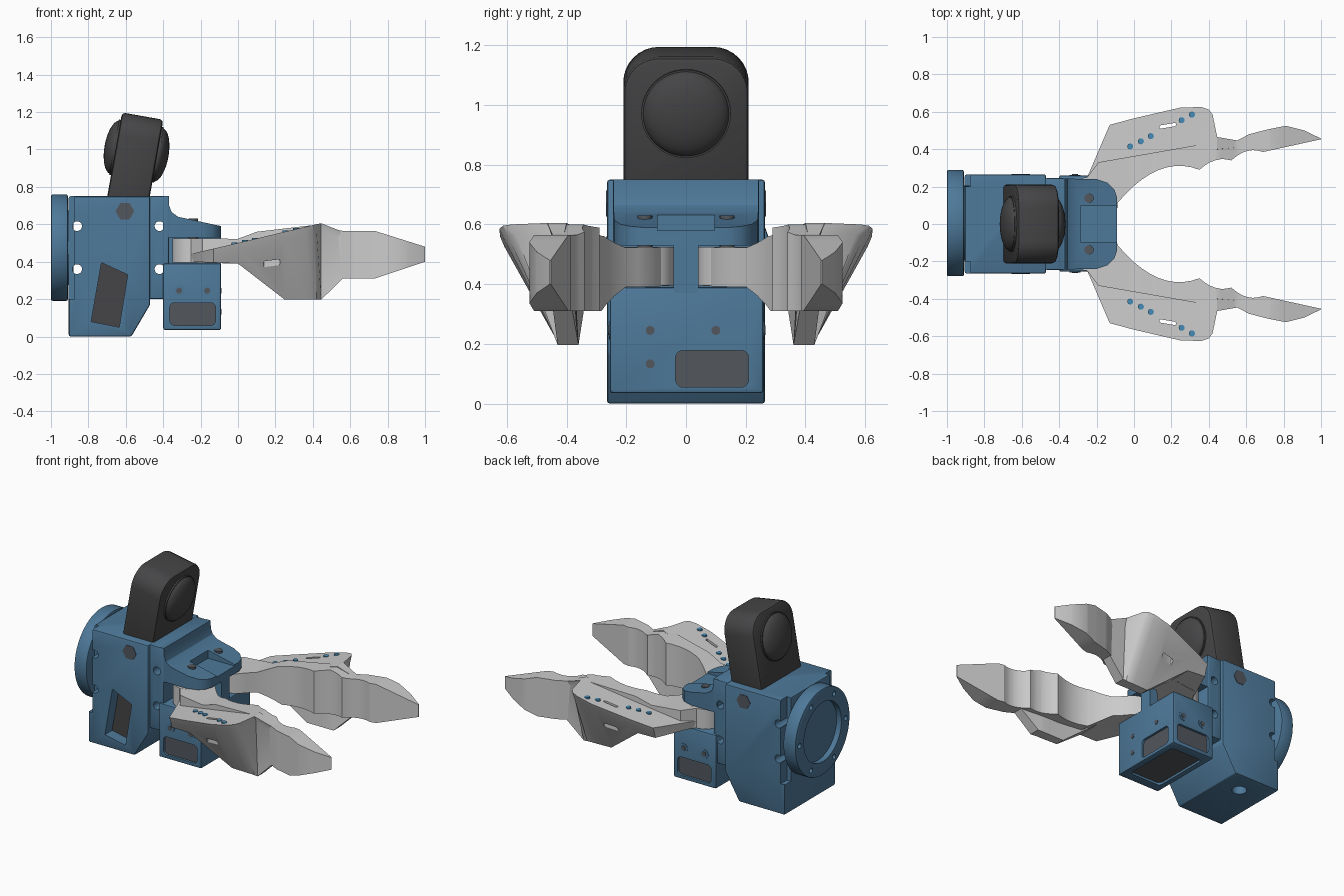
import bpy, bmesh, math
from mathutils import Matrix, Vector

if "Cube" in bpy.data.objects:
    bpy.data.objects.remove(bpy.data.objects["Cube"])

def material(name, rgb):
    m = bpy.data.materials.new(name)
    m.diffuse_color = (*rgb, 1)
    m.use_nodes = True
    m.node_tree.nodes["Principled BSDF"].inputs["Base Color"].default_value = m.diffuse_color
    return m

BLUE = material("blue", (0.075, 0.19, 0.32))
DARK = material("dark", (0.06, 0.06, 0.063))
SLATE = material("slate", (0.085, 0.095, 0.11))
DOT = material("dot_blue", (0.06, 0.26, 0.47))

def finish(name, bm, mat=None, bevel=0, mirror=False):
    bmesh.ops.recalc_face_normals(bm, faces=bm.faces[:])
    me = bpy.data.meshes.new(name)
    bm.to_mesh(me)
    bm.free()
    ob = bpy.data.objects.new(name, me)
    bpy.context.collection.objects.link(ob)
    if mat:
        me.materials.append(mat)
    if bevel:
        b = ob.modifiers.new("bevel", 'BEVEL')
        b.width, b.segments, b.limit_method = bevel, 2, 'ANGLE'
        apply(ob, b)
    if mirror:
        ob.modifiers.new("mirror", 'MIRROR').use_axis = (False, True, False)
    return ob

def apply(ob, mod):
    with bpy.context.temp_override(object=ob, active_object=ob):
        bpy.ops.object.modifier_apply(modifier=mod.name)

def loft(name, rings, **kw):
    bm = bmesh.new()
    vs = [[bm.verts.new(p) for p in r] for r in rings]
    n = len(rings[0])
    for a, b in zip(vs, vs[1:]):
        for i in range(n):
            bm.faces.new((a[i], a[(i + 1) % n], b[(i + 1) % n], b[i]))
    bm.faces.new(vs[0])
    bm.faces.new(vs[-1])
    return finish(name, bm, **kw)

def prism(name, pts, axis, lo, hi, **kw):
    """Extrude a 2D outline along an axis: X uses (y,z), Y uses (x,z), Z uses (x,y)."""
    place = {'X': lambda p, d: (d, *p), 'Y': lambda p, d: (p[0], d, p[1]), 'Z': lambda p, d: (*p, d)}[axis]
    return loft(name, [[place(p, d) for p in pts] for d in (lo, hi)], **kw)

def circle(u, v, r, n=32):
    return [(u + r * math.cos(2 * math.pi * i / n), v + r * math.sin(2 * math.pi * i / n)) for i in range(n)]

def rrect(u0, u1, v0, v1, r, n=5):
    out = []
    for k, (cu, cv) in enumerate([(u1 - r, v1 - r), (u0 + r, v1 - r), (u0 + r, v0 + r), (u1 - r, v0 + r)]):
        for i in range(n + 1):
            a = math.pi / 2 * (k + i / n)
            out.append((cu + r * math.cos(a), cv + r * math.sin(a)))
    return out

def cut(ob, pts, axis, lo, hi, op='DIFFERENCE'):
    c = prism("cutter", pts, axis, lo, hi)
    m = ob.modifiers.new("cut", 'BOOLEAN')
    m.operation, m.object, m.solver = op, c, 'EXACT'
    apply(ob, m)
    bpy.data.objects.remove(c)

def rect(u0, u1, v0, v1):
    return [(u0, v0), (u1, v0), (u1, v1), (u0, v1)]

def lerp(keys, x):
    if x <= keys[0][0]:
        return keys[0][1]
    for (a, p), (b, q) in zip(keys, keys[1:]):
        if x <= b:
            return p + (q - p) * (x - a) / (b - a)
    return keys[-1][1]

# round mounting flange on the back
flange = prism("mounting_flange", circle(0.005, 0.475, 0.284, 64), 'X', -1.0, -0.91, mat=BLUE, bevel=0.008)
cut(flange, circle(0.005, 0.475, 0.195, 64), 'X', -1.1, -0.965)
for y, z in circle(0.005, 0.475, 0.24, 6):
    cut(flange, circle(y, z, 0.016, 16), 'X', -1.1, -0.95)
prism("flange_neck", circle(0.005, 0.475, 0.2, 48), 'X', -0.93, -0.88, mat=BLUE)

# main housing with side pocket, screw holes and bottom hole
body = prism("main_housing", [(-0.905, 0.0), (-0.57, 0.0), (-0.47, 0.17), (-0.47, 0.75), (-0.905, 0.75)],
             'Y', -0.265, 0.265, mat=BLUE, bevel=0.01)
window = [(-0.73, 0.395), (-0.59, 0.33), (-0.635, 0.05), (-0.785, 0.08)]
cut(body, window, 'Y', -0.4, -0.14)
for z in (0.36, 0.59):
    cut(body, circle(-0.86, z, 0.026, 20), 'Y', -0.4, 0.4)
cut(body, circle(-0.72, 0.12, 0.045), 'Z', -0.1, 0.1)
for s in (1, -1):
    cut(body, rect(-0.95, -0.875, s * 0.2, s * 0.27), 'Z', 0.2, 0.9)
prism("pocket_liner", window, 'Y', -0.19, -0.135, mat=DARK)
prism("hex_nut", circle(-0.605, 0.67, 0.05, 6), 'Y', -0.268, 0.268, mat=SLATE)

# upright bracket in front of the housing
bracket = prism("front_bracket", rect(-0.475, -0.37, 0.2, 0.75), 'Y', -0.245, 0.245, mat=BLUE, bevel=0.008)
for z in (0.36, 0.59):
    cut(bracket, circle(-0.42, z, 0.026, 20), 'Y', -0.4, 0.4)

# sloped shelf holding the finger pivots
shelf = prism("pivot_shelf", [(-0.40, 0.75), (-0.37, 0.75), (-0.368, 0.70), (-0.355, 0.665), (-0.32, 0.64),
                              (-0.09, 0.59), (-0.09, 0.53), (-0.40, 0.53)], 'Y', -0.3, 0.3, mat=BLUE)
half = [(-0.5, 0.245), (-0.2, 0.24), (-0.14, 0.22), (-0.105, 0.185), (-0.09, 0.14)]
cut(shelf, half + [(x, -y) for x, y in reversed(half)], 'Z', 0.4, 0.9, 'INTERSECT')
cut(shelf, rect(-0.285, -0.05, -0.095, 0.095), 'Z', 0.58, 0.9)
prism("centre_column", rect(-0.37, -0.09, -0.042, 0.042), 'Z', 0.37, 0.55, mat=BLUE)
prism("pivot_screws", circle(-0.24, 0.138, 0.025, 20), 'Z', 0.4, 0.63, mat=SLATE, mirror=True)

# lower motor case with rounded windows around a dark motor
case = prism("motor_case", rect(-0.40, -0.09, 0.035, 0.39), 'Y', -0.255, 0.26, mat=BLUE, bevel=0.01)
for lo, hi in ((-0.4, -0.225), (0.23, 0.4)):
    cut(case, rrect(-0.365, -0.12, 0.06, 0.18, 0.025), 'Y', lo, hi)
cut(case, rrect(-0.035, 0.21, 0.055, 0.178, 0.025), 'X', -0.12, 0.1)
cut(case, rrect(-0.36, -0.13, -0.19, 0.2, 0.025), 'Z', -0.1, 0.06)
prism("motor", rect(-0.375, -0.105, 0.05, 0.19), 'Y', -0.24, 0.245, mat=SLATE)
for x in (-0.315, -0.165):
    prism("case_side_washer", circle(x, 0.245, 0.03, 20), 'Y', -0.258, 0.263, mat=BLUE)
    prism("case_side_screw", circle(x, 0.245, 0.016, 16), 'Y', -0.261, 0.266, mat=SLATE)
for y, z in ((-0.12, 0.245), (0.1, 0.245), (-0.12, 0.133)):
    prism("case_front_screw", circle(y, z, 0.015, 16), 'X', -0.12, -0.087, mat=SLATE)

# tilted camera with a domed lens on both faces
tilt = Matrix.Translation((-0.585, 0, 0.75)) @ Matrix.Rotation(math.radians(10), 4, 'Y')
outline = [(0.21, -0.06)] + rrect(-0.21, 0.21, -0.2, 0.435, 0.12, 8)[:18] + [(-0.21, -0.06)]
camera = prism("camera_body", outline, 'X', -0.112, 0.112, mat=DARK, bevel=0.018)
camera.data.transform(tilt)
for s in (1, -1):
    rim = prism("lens_rim", circle(0, 0.245, 0.15, 48), 'X', s * 0.1, s * 0.122, mat=DARK)
    rim.data.transform(tilt)
    bm = bmesh.new()
    bmesh.ops.create_uvsphere(bm, u_segments=40, v_segments=20, radius=1,
                              matrix=tilt @ Matrix.Translation((s * 0.115, 0, 0.245)) @ Matrix.Diagonal((0.058, 0.145, 0.145, 1)))
    finish("lens_dome", bm, mat=DARK)

# finger blades: scalloped inner edge, tapered tip
scallops = [(-0.09, 0.11, 0.35, 0.29, 0.088, 10), (0.35, 0.29, 0.52, 0.34, 0.026, 6),
            (0.52, 0.34, 0.69, 0.385, 0.028, 6), (0.69, 0.385, 1.0, 0.453, 0.0, 3)]
inner = [(-0.25, 0.05)]
for x0, y0, x1, y1, sag, n in scallops:
    for i in range(n):
        t = i / n
        inner.append((x0 + (x1 - x0) * t, y0 + (y1 - y0) * t + 4 * sag * t * (1 - t)))
inner.append((1.0, 0.453))
outer = [(-0.25, 0.25), (-0.19, 0.33), (0.385, 0.43), (0.48, 0.43), (0.54, 0.44), (0.615, 0.48),
         (0.72, 0.507), (0.81, 0.525), (0.91, 0.50), (1.0, 0.457)]
top = [(-0.25, 0.525), (0.0, 0.522), (0.1, 0.56), (0.44, 0.6), (0.55, 0.565), (0.73, 0.565), (1.0, 0.48)]
bottom = [(-0.25, 0.395), (0.0, 0.39), (0.12, 0.31), (0.73, 0.31), (1.0, 0.40)]
xs = []
for x in sorted(k[0] for keys in (inner, outer, top, bottom) for k in keys):
    if not xs or x - xs[-1] > 0.004:
        xs.append(x)
rings = []
for x in xs:
    yi, yo, zt, zb = (lerp(k, x) for k in (inner, outer, top, bottom))
    rings.append([(x, yi, zb), (x, yo, zb), (x, yo, zt), (x, yi, zt)])
loft("finger_blades", rings, mirror=True)
prism("finger_hubs", circle(-0.245, 0.145, 0.105, 40), 'Z', 0.395, 0.525, mirror=True)

# flared guards: station x, plate inner y, plate outer y, plate z, keel outer y, keel inner y, keel z
guard = [(-0.25, 0.22, 0.25, 0.442, 0.245, 0.225, 0.40), (-0.13, 0.31, 0.53, 0.47, 0.505, 0.31, 0.395),
         (0.0, 0.33, 0.565, 0.50, 0.50, 0.33, 0.39), (0.25, 0.37, 0.623, 0.56, 0.42, 0.36, 0.197),
         (0.36, 0.38, 0.625, 0.586, 0.425, 0.36, 0.197), (0.40, 0.385, 0.612, 0.596, 0.425, 0.36, 0.197),
         (0.42, 0.39, 0.585, 0.60, 0.428, 0.36, 0.197), (0.445, 0.40, 0.465, 0.605, 0.43, 0.36, 0.197),
         (0.56, 0.41, 0.445, 0.56, 0.445, 0.38, 0.31)]
rings = [[(x, yi, z), (x, yo, z), (x, yo - min(0.015, (yo - yi) / 4), z - 0.035), (x, ko, zk), (x, ki, zk)]
         for x, yi, yo, z, ko, ki, zk in guard]
guards = loft("finger_guards", rings)
slot = [(0.18 + u, 0.525 + v + 0.17 * u) for u, v in rrect(-0.045, 0.045, -0.009, 0.009, 0.008, 3)]
cut(guards, slot, 'Z', 0, 1)
guards.modifiers.new("mirror", 'MIRROR').use_axis = (False, True, False)
plate = [(g[0], g[3]) for g in guard]
for x, y in ((-0.02, 0.415), (0.037, 0.442), (0.09, 0.47), (0.255, 0.555), (0.31, 0.585)):
    z = lerp(plate, x)
    prism("guard_pins", circle(x, y, 0.016, 16), 'Z', z - 0.02, z + 0.006, mat=DOT, mirror=True)

# smooth shading with sharp edges kept
for ob in bpy.context.scene.objects:
    ob.select_set(True)
    bpy.context.view_layer.objects.active = ob
bpy.ops.object.shade_smooth_by_angle(angle=math.radians(28))
